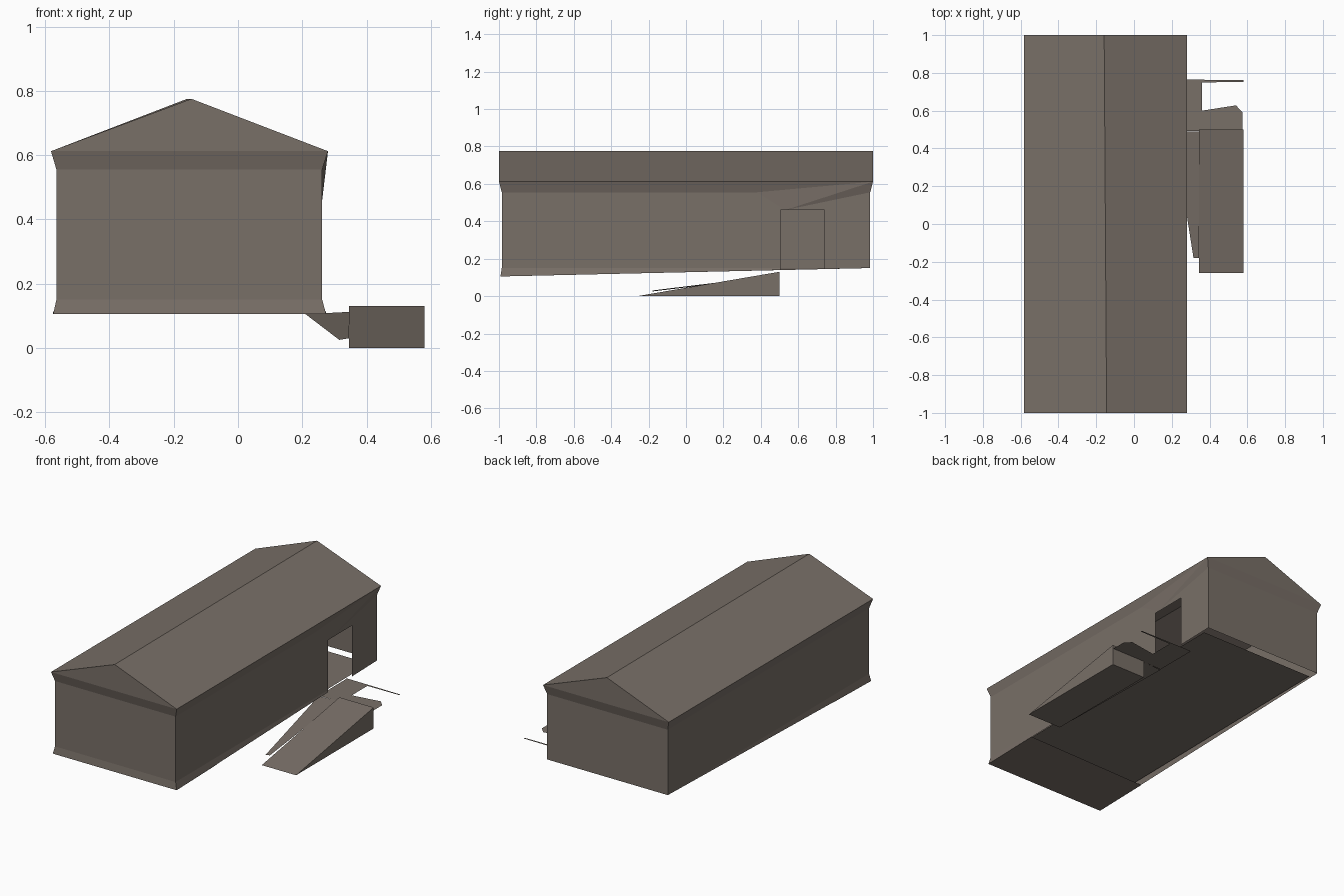
import bpy

if "Cube" in bpy.data.objects:
    bpy.data.objects.remove(bpy.data.objects["Cube"])

mat = bpy.data.materials.new("weathered_brown")
mat.diffuse_color = (0.19, 0.16, 0.137, 1)
mat.use_nodes = True
mat.node_tree.nodes["Principled BSDF"].inputs["Base Color"].default_value = mat.diffuse_color


def make(name, verts, faces):
    """Flat-faced part from a handful of corner points."""
    me = bpy.data.meshes.new(name)
    me.from_pydata(verts, [], faces)
    me.materials.append(mat)
    me.update()
    ob = bpy.data.objects.new(name, me)
    bpy.context.collection.objects.link(ob)
    return ob


def sheet(name, outline):
    return make(name, outline, [tuple(range(len(outline)))])


def base_z(y):
    """Sloping bottom line of the walls."""
    return 0.105 + (y + 0.99) * 0.0229


L, R = -0.565, 0.262           # wall faces
EL, ER, EZ = -0.582, 0.28, 0.612   # eaves
WT, WY = 0.555, 0.985          # wall top, wall end
BL, BR, BY = -0.575, 0.274, -0.992  # flared front base

# Roof slopes with both gables
make("roof",
     [(EL, -1, EZ), (-0.145, -1, 0.775), (ER, -1, EZ),
      (EL, 1, EZ), (-0.158, 1, 0.775), (ER, 1, EZ)],
     [(0, 1, 4, 3), (1, 2, 5, 4), (0, 2, 1), (3, 4, 5)])

# Slanted band under the eaves; the right side dips to the doorway
make("eave_band",
     [(EL, -1, EZ), (ER, -1, EZ), (ER, 1, EZ), (EL, 1, EZ),
      (L, -WY, WT), (R, -WY, WT), (R, WY, WT), (L, WY, WT),
      (R, 0.38, WT), (R, 0.53, 0.46)],
     [(0, 4, 5, 1), (3, 2, 6, 7), (0, 3, 7, 4),
      (1, 5, 8), (1, 8, 2), (8, 9, 2), (9, 6, 2)])

# Walls
make("front_wall",
     [(L, -WY, WT), (R, -WY, WT), (R, -WY, 0.15), (L, -WY, 0.15),
      (BR, BY, 0.105), (BL, BY, 0.105)],
     [(0, 3, 2, 1), (3, 5, 4, 2)])
sheet("back_wall", [(R, WY, 0.15), (L, WY, 0.15), (L, WY, WT), (R, WY, WT)])
make("left_wall",
     [(L, -WY, WT), (L, WY, WT), (L, WY, 0.15), (L, -WY, 0.15), (BL, BY, 0.105)],
     [(0, 1, 2, 3), (3, 2, 4)])
make("right_wall_front",
     [(R, -WY, WT), (R, -WY, 0.15), (R, 0.505, 0.15), (R, 0.505, 0.46),
      (R, 0.53, 0.46), (R, 0.38, WT), (BR, BY, 0.105),
      (R + 0.003, 0.505, base_z(0.505))],
     [(0, 1, 2, 3, 4, 5), (1, 6, 7, 2)])
sheet("right_wall_back",
      [(R, 0.53, 0.46), (R, 0.74, 0.46), (R, 0.74, base_z(0.74)),
       (R, WY, 0.15), (R, WY, WT)])

# Floor panels
sheet("floor", [(L + 0.015, 0.93, 0.149), (R - 0.015, 0.93, 0.149),
                (R - 0.015, -0.93, 0.13), (L + 0.015, -0.93, 0.13)])
sheet("front_underside", [(BL, BY, 0.105), (BL, -0.62, base_z(-0.62)),
                          (BR, -0.6, base_z(-0.6)), (BR, BY, 0.105)])

# Landing outside the doorway, with a thin rail along its back edge
sheet("landing", [(0.21, 0.49, 0.108), (0.575, 0.5, 0.108), (0.575, 0.59, 0.108),
                  (0.54, 0.628, 0.108), (0.36, 0.6, 0.108), (0.36, 0.755, 0.108),
                  (0.21, 0.755, 0.108)])
sheet("landing_rail", [(0.21, 0.748, 0.11), (0.58, 0.752, 0.11),
                       (0.58, 0.762, 0.11), (0.21, 0.765, 0.11)])

# Narrow sloping sheet between house and ramp
sheet("side_slope", [(0.21, 0.49, 0.105), (0.315, -0.18, 0.025),
                     (0.345, -0.18, 0.03), (0.345, 0.49, 0.112)])

# Wedge ramp
X0, X1, Y0, Y1, H = 0.345, 0.58, -0.26, 0.5, 0.13
make("ramp",
     [(X0, Y0, 0), (X1, Y0, 0), (X1, Y1, 0), (X0, Y1, 0), (X0, Y1, H), (X1, Y1, H)],
     [(0, 3, 2, 1), (0, 1, 5, 4), (1, 2, 5), (0, 4, 3), (2, 3, 4, 5)])
